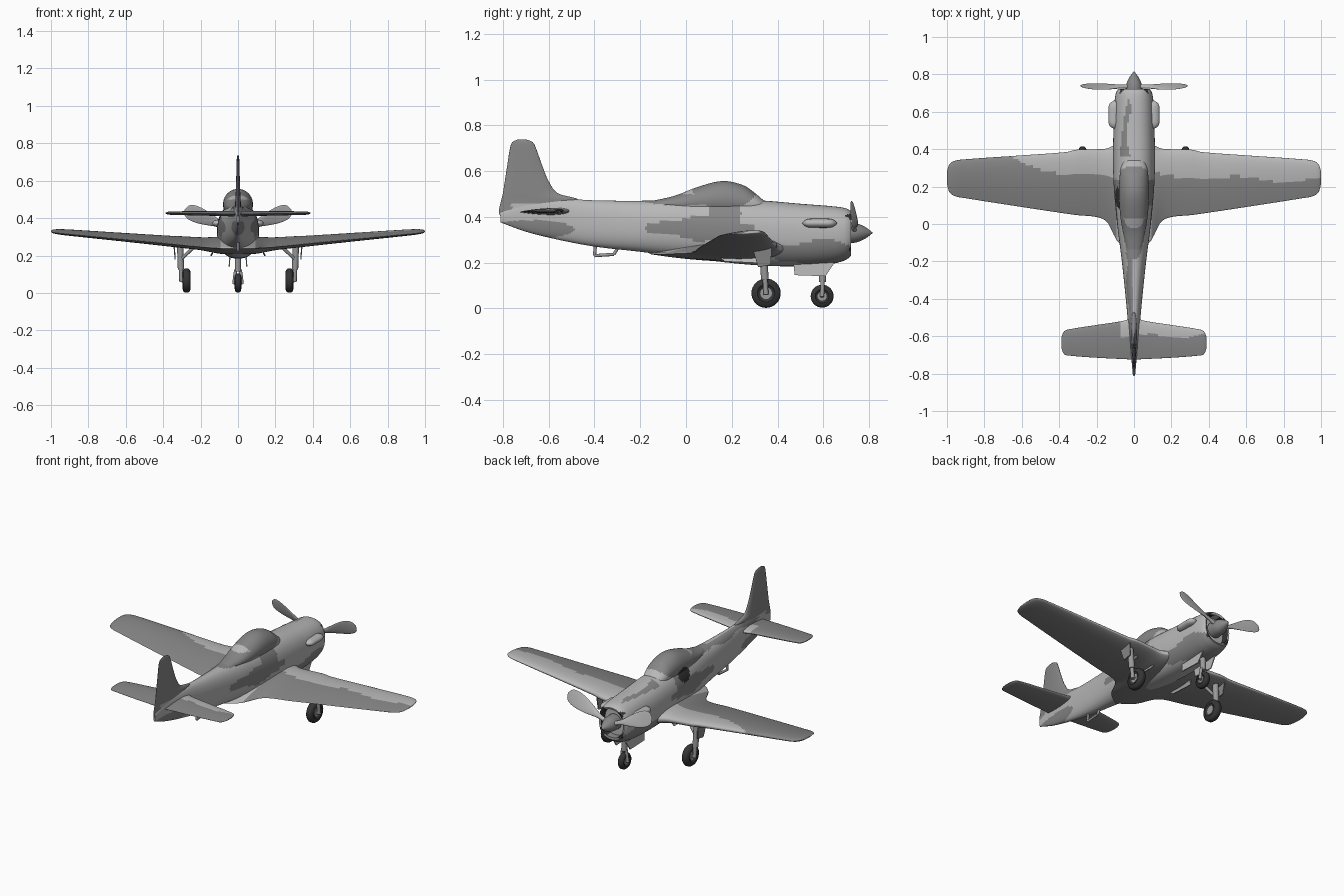
import bpy, bmesh, math
from mathutils import Vector, Matrix

cube = bpy.data.objects.get("Cube")
if cube:
    bpy.data.objects.remove(cube)


def material(name, v):
    m = bpy.data.materials.new(name)
    m.use_nodes = True
    m.diffuse_color = (v, v, v, 1)
    m.node_tree.nodes["Principled BSDF"].inputs["Base Color"].default_value = (v, v, v, 1)
    return m


LIGHT, MID, DARK, METAL = range(4)
MATS = [material("light grey", .48), material("medium grey", .24),
        material("near black", .035), material("strut grey", .32)]


def finish(name, bm, rule, angle=40):
    """Turn a bmesh into a smooth object, coloured by a rule on face centre and normal."""
    bmesh.ops.recalc_face_normals(bm, faces=bm.faces)
    for f in bm.faces:
        f.material_index = rule(f.calc_center_median(), f.normal) if callable(rule) else rule
    me = bpy.data.meshes.new(name)
    bm.to_mesh(me)
    bm.free()
    for m in MATS:
        me.materials.append(m)
    ob = bpy.data.objects.new(name, me)
    bpy.context.collection.objects.link(ob)
    bpy.ops.object.select_all(action='DESELECT')
    bpy.context.view_layer.objects.active = ob
    ob.select_set(True)
    bpy.ops.object.shade_smooth_by_angle(angle=math.radians(angle))
    return ob


def skin(name, rings, rule, angle=40):
    bm = bmesh.new()
    rows = [[bm.verts.new(p) for p in r] for r in rings]
    n = len(rows[0])
    for a, b in zip(rows, rows[1:]):
        for i in range(n):
            j = (i + 1) % n
            bm.faces.new((a[i], a[j], b[j], b[i]))
    bm.faces.new(rows[0])
    bm.faces.new(rows[-1])
    return finish(name, bm, rule, angle)


def sample(st, t):
    """Smoothly interpolate a station table whose first column is the position."""
    i = max(k for k in range(len(st) - 1) if st[k][0] <= t or k == 0)

    def slope(k, c):
        a, b = st[max(k - 1, 0)], st[min(k + 1, len(st) - 1)]
        return (b[c] - a[c]) / (b[0] - a[0])
    p, q = st[i], st[i + 1]
    h = q[0] - p[0]
    u = min(max((t - p[0]) / h, 0), 1)
    return [p[c] * (1 + 2 * u) * (1 - u) ** 2 + slope(i, c) * h * u * (1 - u) ** 2
            + q[c] * u * u * (3 - 2 * u) + slope(i + 1, c) * h * u * u * (u - 1)
            for c in range(1, len(p))]


def steps(a, b, n):
    return [a + (b - a) * i / n for i in range(n + 1)]


def oval(y, top, bottom, w, power=2.3, n=64):
    def bend(v):
        return math.copysign(abs(v) ** (2 / power), v)
    mid, h = (top + bottom) / 2, (top - bottom) / 2
    return [Vector((w * bend(math.cos(a)), y, mid + h * bend(math.sin(a))))
            for a in (2 * math.pi * i / n for i in range(n))]


def foil(le, te, zl, zt, thick, n=24):
    """Closed wing section as (y, z) pairs, running around the chord."""
    pts = []
    for i in range(2 * n):
        a = math.pi * i / n
        u = (1 - math.cos(a)) / 2
        half = thick * 1.3 * math.sqrt(u) * (1 - u) + thick * .03
        pts.append((le + (te - le) * u, zl + (zt - zl) * u + half * (1 if i < n else -1)))
    return pts


def blob(y, z, cy, cz, ry, rz):
    return ((y - cy) / ry) ** 2 + ((z - cz) / rz) ** 2 < 1


# Camouflage rules
def body_paint(c, n):
    x, y, z = c
    if y > .69 and abs(x) < .075 and .25 < z < .41:
        return DARK
    if x < 0 and blob(y, z, .14, .43, .055, .04):
        return DARK
    wave = .012 * math.sin(y * 23)
    patches = [(.17, .52, .14, .085), (-.02, .475, .17, .025), (.06, .35, .24, .045 + wave),
               (.17, .41, .07, .09), (-.68, .345, .19, .04), (.57, .24, .2, .055 + wave)]
    if any(blob(y, z, *p) for p in patches):
        return MID
    if x < -.03 + wave and z > .44 and y > .36:
        return MID
    return MID if x < -.005 and y < -.15 and z > .445 + wave else LIGHT


def wing_paint(c, n):
    x, y, z = c
    if n.z < -.2:
        return MID
    edge = .26 + .012 * math.sin(x * 14) - .03 * max(0, x)
    if x < -.4:
        edge += min((-.4 - x) * .4, .2)
    return MID if y < edge and abs(x) > .1 else LIGHT


def tail_paint(c, n):
    x, y, z = c
    return MID if y < -.6 + .012 * math.sin(x * 20) or x < -.07 or n.z < -.2 else LIGHT


# Fuselage: position, top, bottom, half width
BODY = [(-.81, .42, .375, .006), (-.7, .465, .335, .016), (-.55, .478, .298, .03),
        (-.4, .472, .27, .044), (-.2, .47, .247, .065), (0, .478, .222, .09),
        (.2, .478, .198, .108), (.35, .47, .186, .112), (.5, .457, .184, .11),
        (.64, .446, .195, .105), (.7, .437, .212, .097), (.722, .424, .23, .085)]
rings = [oval(y, *sample(BODY, y)) for y in steps(-.81, .722, 170)]
rings += [oval(.718, .412, .242, .075), oval(.68, .41, .245, .073)]
skin("fuselage", rings, body_paint)

# Canopy hump
HUMP = [(-.17, .465, .44, .03), (-.05, .492, .42, .058), (.05, .53, .4, .074),
        (.16, .556, .39, .08), (.25, .538, .39, .077), (.3, .505, .4, .07), (.35, .462, .42, .05)]
skin("canopy", [oval(y, *sample(HUMP, y), 2) for y in steps(-.17, .35, 60)], body_paint)


def span_surface(name, table, rule, n):
    rows = []
    for x in steps(-1, 1, n):
        x = math.copysign(1 - (1 - abs(x)) ** 1.25, x) * table[-1][0]
        rows.append([(x, y, z) for y, z in foil(*sample(table, abs(x)))])
    skin(name, rows, rule, 60)


# Wing: span, leading edge, trailing edge, their heights, thickness
span_surface("wing", [(0, .45, -.16, .26, .24, .09), (.09, .43, -.09, .262, .24, .085),
             (.14, .405, .005, .265, .243, .075), (.19, .4, .035, .27, .247, .064),
             (.31, .397, .048, .28, .258, .056), (.36, .385, .055, .283, .263, .053),
             (.6, .367, .091, .303, .285, .042), (.9, .346, .138, .327, .313, .03),
             (.96, .337, .15, .331, .319, .025), (.99, .315, .175, .332, .323, .016),
             (1, .28, .215, .33, .326, .005)], wing_paint, 160)
span_surface("tailplane", [(0, -.5, -.725, .425, .42, .03), (.06, -.518, -.722, .425, .422, .026),
             (.2, -.54, -.715, .426, .424, .022), (.34, -.562, -.704, .427, .426, .018),
             (.375, -.575, -.695, .427, .426, .014), (.388, -.605, -.665, .427, .427, .004)],
             tail_paint, 80)

# Fin and rudder: height, leading edge, trailing edge, thickness
FIN = [(.38, -.66, -.8, .014), (.42, -.56, -.817, .026), (.475, -.47, -.807, .03), (.5, -.555, -.801, .026),
       (.55, -.597, -.793, .022), (.62, -.627, -.782, .018), (.7, -.656, -.769, .014),
       (.728, -.672, -.758, .01), (.738, -.7, -.735, .003)]
rows = []
for z in steps(.38, .738, 60):
    le, te, t = sample(FIN, z)
    rows.append([(x, y, z) for y, x in foil(le, te, 0, 0, t)])
skin("fin", rows, lambda c, n: MID if c.z > .455 or c.y < -.76 else LIGHT, 60)

# Spinner
CONE = [(.69, .046), (.74, .043), (.775, .03), (.8, .014), (.816, .001)]
skin("spinner", [oval(y, .33 + r, .33 - r, r, 2, 32) for y in steps(.69, .816, 16)
                 for r in sample(CONE, y)], MID)

# Propeller blades: radius, half width, half thickness
BLADE = [(.03, .012, .011), (.08, .014, .009), (.15, .032, .006), (.22, .045, .004),
         (.27, .043, .003), (.297, .028, .002), (.307, .004, .001)]
for side, label in ((1, "left"), (-1, "right")):
    turn = Matrix.Translation((0, .735, .33)) @ Matrix.Rotation(math.radians(-22 if side > 0 else -158), 4, 'Y')
    rows = []
    for r in steps(.03, .307, 30):
        w, t = sample(BLADE, r)
        pitch = Matrix.Rotation(side * math.radians(38 - 75 * r), 4, 'X')
        rows.append([turn @ pitch @ Vector((r, t * math.sin(a), w * math.cos(a)))
                     for a in steps(0, 2 * math.pi * 23 / 24, 23)])
    skin(label + "_propeller_blade", rows, LIGHT, 60)


def rod(name, a, b, r, mat, r2=None):
    a, b = Vector(a), Vector(b)
    bm = bmesh.new()
    bmesh.ops.create_cone(bm, cap_ends=True, segments=20, radius1=r, radius2=r2 or r, depth=(b - a).length)
    bm.transform(Matrix.Translation((a + b) / 2) @ (b - a).to_track_quat('Z', 'Y').to_matrix().to_4x4())
    return finish(name, bm, mat)


def panel(name, corners, shift, mat):
    """Flat polygon given thickness along a vector."""
    bm = bmesh.new()
    f = bm.faces.new([bm.verts.new(p) for p in corners])
    out = bmesh.ops.extrude_face_region(bm, geom=[f])["geom"]
    bmesh.ops.translate(bm, verts=[v for v in out if isinstance(v, bmesh.types.BMVert)], vec=shift)
    return finish(name, bm, mat)


def wheel(name, x, y, z, r, half):
    prof = [(-half * .6, r * .45), (-half, r * .6), (-half * .85, r * .88), (-half * .4, r),
            (half * .4, r), (half * .85, r * .88), (half, r * .6), (half * .6, r * .45)]
    skin(name + "_tyre", [[(x + dx, y + q * math.cos(a), z + q * math.sin(a))
         for a in steps(0, 2 * math.pi * 31 / 32, 31)] for dx, q in prof], DARK, 50)
    rod(name + "_hub", (x - half * .75, y, z), (x + half * .75, y, z), r * .4, METAL)


# Main landing gear, exhaust fairings
for s, label in ((1, "left"), (-1, "right")):
    wheel(label + "_main_wheel", s * .275, .35, .066, .064, .022)
    rod(label + "_main_strut", (s * .31, .335, .27), (s * .305, .345, .125), .017, METAL)
    rod(label + "_main_fork", (s * .305, .345, .135), (s * .303, .35, .06), .011, METAL)
    rod(label + "_main_axle", (s * .303, .35, .066), (s * .265, .35, .066), .009, METAL)
    rod(label + "_main_brace", (s * .305, .335, .18), (s * .22, .3, .26), .009, METAL)
    panel(label + "_main_door", [(s * .34, .29, .265), (s * .34, .375, .265), (s * .333, .37, .19),
          (s * .333, .315, .18)], (s * .006, 0, 0), MID)
    panel(label + "_inner_door", [(s * .13, .15, .22), (s * .13, .33, .22), (s * .14, .32, .198),
          (s * .14, .17, .205)], (s * .006, 0, 0), LIGHT)
    rows = [[(s * (.105 + .032 * p * math.cos(a)), y, .372 + .02 * p * math.sin(a))
             for a in steps(0, 2 * math.pi * 15 / 16, 15)]
            for y in steps(.508, .66, 20) for p in [max(.05, 1 - abs((y - .584) / .076) ** 6)]]
    skin(label + "_exhaust_fairing", rows, LIGHT, 60)

# Nose gear
wheel("nose_wheel", 0, .595, .053, .05, .018)
rod("nose_strut", (0, .595, .2), (0, .597, .115), .016, METAL)
for s, label in ((1, "left"), (-1, "right")):
    rod(label + "_nose_fork", (s * .012, .597, .125), (s * .022, .595, .05), .009, METAL)
    panel(label + "_nose_door", [(s * .04, .47, .195), (s * .04, .65, .2), (s * .044, .61, .14),
          (s * .044, .475, .145)], (s * .006, 0, 0), LIGHT)
rod("nose_axle", (-.024, .595, .053), (.024, .595, .053), .008, METAL)

# Tail bumper frame
for a, b in (((-.395, .285), (-.4, .23)), ((-.4, .23), (-.315, .236)), ((-.315, .236), (-.295, .27))):
    rod("tail_bumper", (0, *a), (0, *b), .007, METAL)
